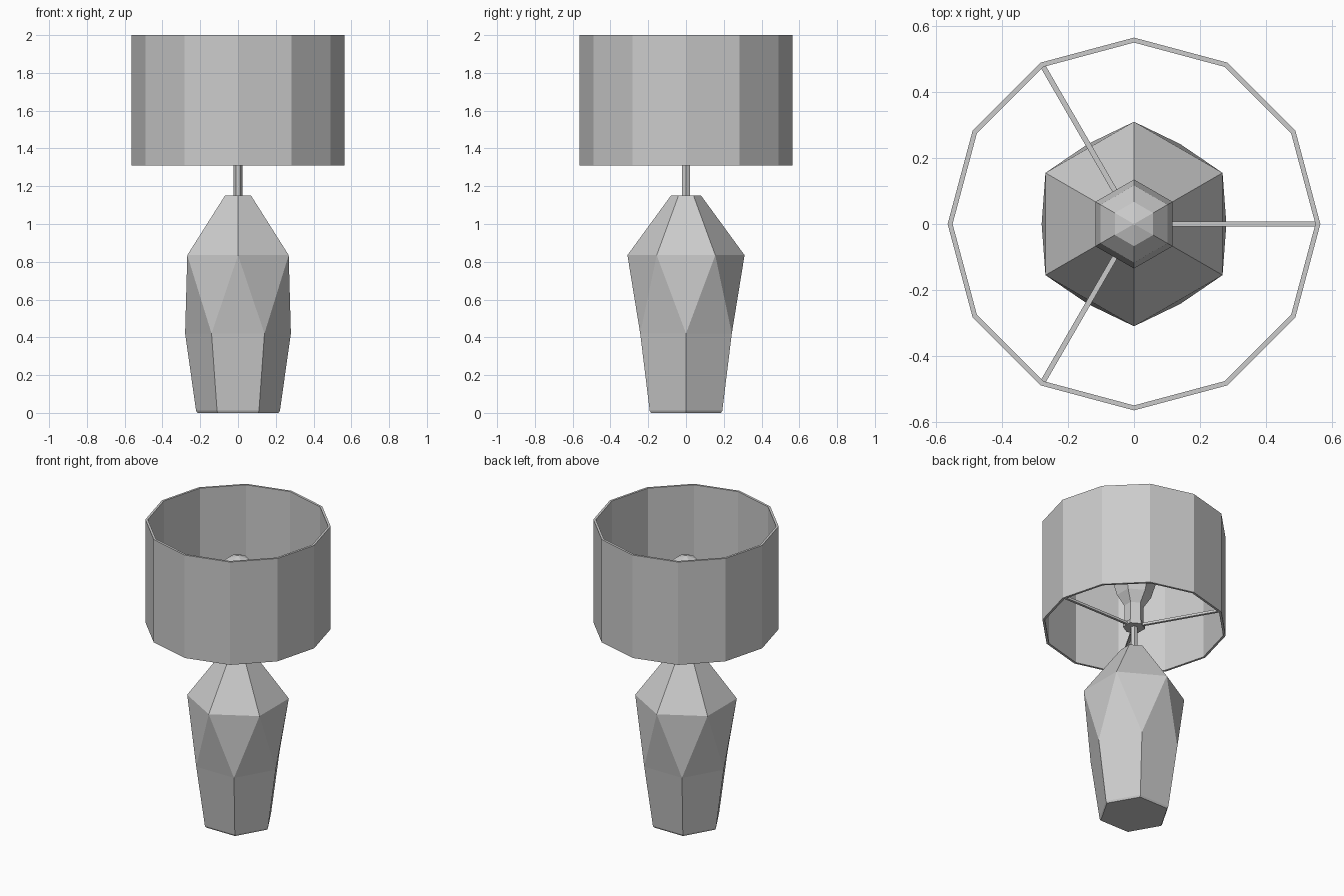
import bpy, bmesh, math
from mathutils import Matrix

if "Cube" in bpy.data.objects:
    bpy.data.objects.remove(bpy.data.objects["Cube"])


def finish(name, bm):
    bmesh.ops.recalc_face_normals(bm, faces=bm.faces[:])
    mesh = bpy.data.meshes.new(name)
    bm.to_mesh(mesh)
    bm.free()
    obj = bpy.data.objects.new(name, mesh)
    bpy.context.collection.objects.link(obj)
    return obj


def loft(name, sides, rings, closed=False):
    """Stack of polygon rings (radius, z, start angle); a half-step turn gives triangles."""
    bm = bmesh.new()
    loops = []
    for r, z, turn in rings:
        loops.append([bm.verts.new((r * math.cos(math.radians(turn) + math.tau * i / sides),
                                    r * math.sin(math.radians(turn) + math.tau * i / sides), z))
                      for i in range(sides)])
    pairs = list(zip(range(len(rings)), range(1, len(rings))))
    if closed:
        pairs.append((len(rings) - 1, 0))
    for p, q in pairs:
        a, b = loops[p], loops[q]
        for i in range(sides):
            j = (i + 1) % sides
            if rings[p][2] != rings[q][2]:
                bm.faces.new((a[i], a[j], b[i]))
                bm.faces.new((a[j], b[j], b[i]))
            else:
                bm.faces.new((a[i], a[j], b[j], b[i]))
    if not closed:
        bm.faces.new(loops[0])
        bm.faces.new(loops[-1])
    return finish(name, bm)


# Faceted hexagonal base
loft("base", 6, [(0.215, 0, 0), (0.222, 0.012, 0), (0.28, 0.42, 0),
                 (0.31, 0.835, 30), (0.08, 1.15, 30)])

# Stem
loft("stem", 6, [(0.023, 1.13, 0), (0.023, 1.34, 0)])

# Socket collar that carries the spokes
loft("collar", 6, [(0.068, 1.31, 30), (0.068, 1.335, 30)])

# Bulb with its neck
loft("bulb", 6, [(0.06, 1.335, 30), (0.06, 1.46, 30), (0.105, 1.53, 30), (0.135, 1.63, 30),
                 (0.117, 1.71, 30), (0.067, 1.76, 30), (0.004, 1.78, 30)])

# Twelve-sided open shade with wall thickness
loft("shade", 12, [(0.565, 1.31, 0), (0.565, 2.0, 0), (0.55, 2.0, 0), (0.55, 1.31, 0)], closed=True)

# Three spokes from collar to shade
for k in range(3):
    bm = bmesh.new()
    bmesh.ops.create_cube(bm, size=1)
    place = (Matrix.Rotation(math.tau * k / 3, 4, 'Z') @ Matrix.Translation((0.302, 0, 1.322))
             @ Matrix.Diagonal((0.505, 0.016, 0.016, 1)))
    bmesh.ops.transform(bm, matrix=place, verts=bm.verts[:])
    finish(f"spoke_{k + 1}", bm)
